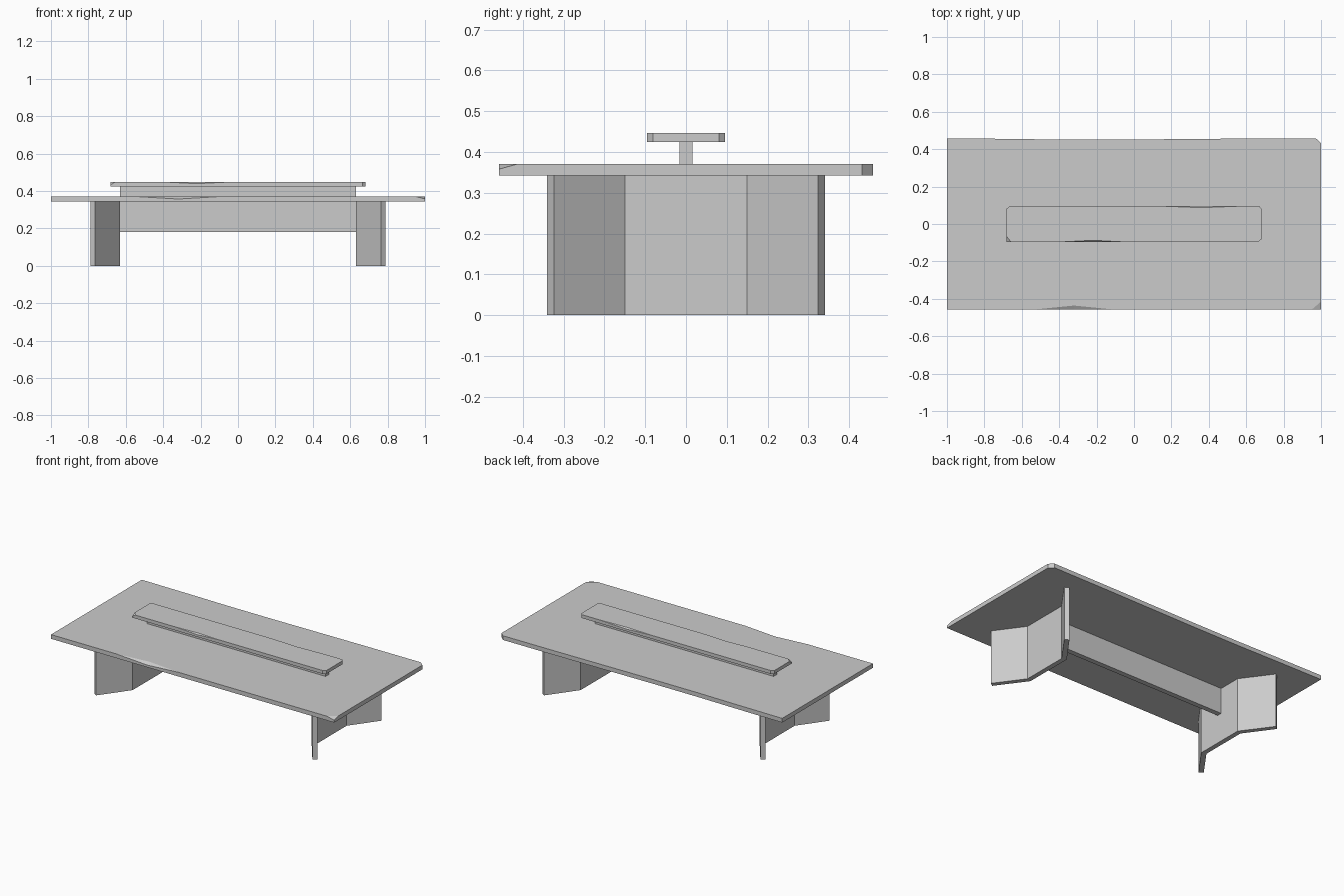
import bpy, bmesh
from mathutils import Vector

if "Cube" in bpy.data.objects:
    bpy.data.objects.remove(bpy.data.objects["Cube"])


def prism(name, outline, z0, z1):
    """Extrude a counter-clockwise outline between two heights."""
    bm = bmesh.new()
    face = bm.faces.new([bm.verts.new((x, y, z0)) for x, y in outline])
    ext = bmesh.ops.extrude_face_region(bm, geom=[face])
    for v in ext["geom"]:
        if isinstance(v, bmesh.types.BMVert):
            v.co.z = z1
    bmesh.ops.recalc_face_normals(bm, faces=bm.faces[:])
    me = bpy.data.meshes.new(name)
    bm.to_mesh(me)
    bm.free()
    ob = bpy.data.objects.new(name, me)
    bpy.context.collection.objects.link(ob)
    return ob


def box(name, hx, hy, z0, z1):
    return prism(name, [(-hx, -hy), (hx, -hy), (hx, hy), (-hx, hy)], z0, z1)


def chip(ob, centre, size):
    """Carve a faceted chip out of an edge or corner with an octahedron cutter."""
    bm = bmesh.new()
    for i in range(3):
        for s in (-1, 1):
            p = Vector(centre)
            p[i] += s * size[i]
            bm.verts.new(p)
    bmesh.ops.convex_hull(bm, input=bm.verts[:])
    bmesh.ops.recalc_face_normals(bm, faces=bm.faces[:])
    me = bpy.data.meshes.new("chip_cutter")
    bm.to_mesh(me)
    bm.free()
    cutter = bpy.data.objects.new("chip_cutter", me)
    bpy.context.collection.objects.link(cutter)
    cutter.hide_render = True
    mod = ob.modifiers.new("chip", 'BOOLEAN')
    mod.operation = 'DIFFERENCE'
    mod.solver = 'EXACT'
    mod.object = cutter
    bpy.context.view_layer.objects.active = ob
    bpy.ops.object.modifier_apply(modifier=mod.name)
    bpy.data.objects.remove(cutter)


# Table top: worn back edge, one clipped corner, chipped front edge and corners
top = prism("table_top", [
    (-1, -0.458), (1, -0.458), (1, 0.432), (0.972, 0.458), (0.6, 0.457),
    (-0.08, 0.451), (-0.4, 0.451), (-0.65, 0.455), (-1, 0.458)], 0.343, 0.37)
chip(top, (-0.32, -0.458, 0.37), (0.22, 0.022, 0.013))
chip(top, (1, -0.458, 0.37), (0.05, 0.043, 0.012))

# Raised shelf with clipped corners and small chips
shelf = prism("raised_shelf", [
    (-0.682, -0.095), (0.665, -0.095), (0.682, -0.081), (0.682, 0.081),
    (0.67, 0.095), (-0.665, 0.095), (-0.682, 0.081)], 0.425, 0.447)
chip(shelf, (-0.22, -0.095, 0.447), (0.15, 0.008, 0.008))
chip(shelf, (0.36, 0.095, 0.447), (0.19, 0.008, 0.008))
chip(shelf, (-0.682, -0.095, 0.447), (0.024, 0.03, 0.014))

# Rail under the shelf and stretcher between the legs
box("shelf_rail", 0.63, 0.016, 0.37, 0.425)
box("stretcher", 0.633, 0.016, 0.18, 0.343)

# Folded three-panel legs, wings splayed outward
half = [(0.662, 0.15), (0.788, 0.324), (0.764, 0.341), (0.632, 0.16)]
leg_outline = [(x, -y) for x, y in reversed(half)] + half
for side, name in ((1, "right_leg"), (-1, "left_leg")):
    prism(name, [(side * x, y) for x, y in leg_outline], 0, 0.343)
